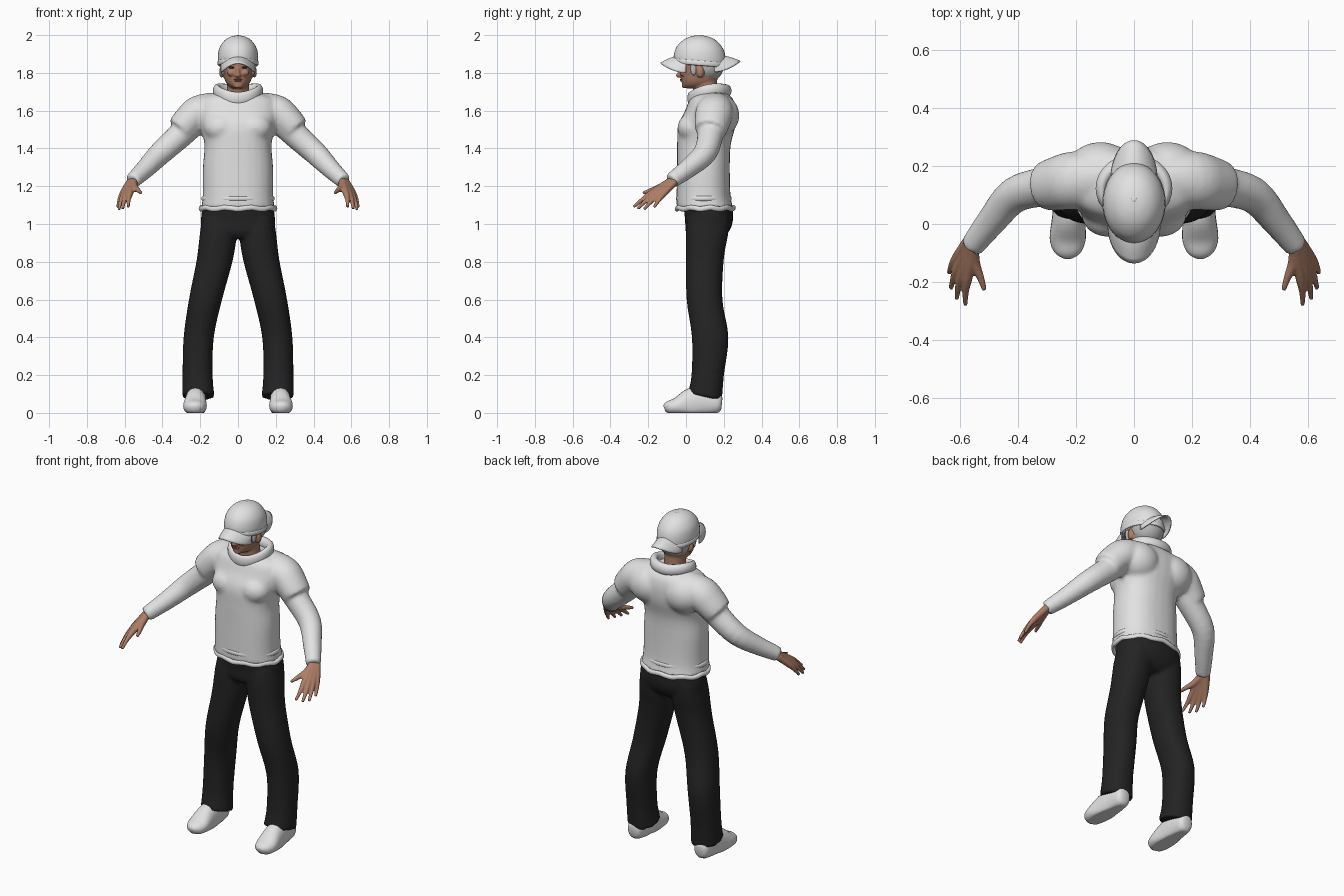
import bpy, bmesh
from math import sin, cos, pi, sqrt
from mathutils import Vector, Matrix

if "Cube" in bpy.data.objects:
    bpy.data.objects.remove(bpy.data.objects["Cube"])


def material(name, r, g, b):
    m = bpy.data.materials.new(name)
    m.use_nodes = True
    m.diffuse_color = (r, g, b, 1)
    node = m.node_tree.nodes["Principled BSDF"]
    node.inputs["Base Color"].default_value = (r, g, b, 1)
    node.inputs["Roughness"].default_value = 0.8
    return m


WHITE = material("off white cloth", .76, .76, .76)
BLACK = material("black cloth", .017, .017, .018)
SKIN = material("skin", .42, .21, .135)
LIP = material("lip", .29, .11, .08)
HAIR = material("grey hair", .5, .5, .5)
DARK = material("dark eye", .03, .02, .018)


def smooth_path(pts, closed, steps=4):
    """Catmull-Rom through control rings."""
    n, out = len(pts), []
    get = (lambda i: pts[i % n]) if closed else (lambda i: pts[max(0, min(n - 1, i))])
    for i in range(n if closed else n - 1):
        a, b, c, d = (get(i + k) for k in (-1, 0, 1, 2))
        for s in range(steps):
            t = s / steps
            out.append([.5 * (2*q + (r - p)*t + (2*p - 5*q + 4*r - w)*t*t + (3*q - p - 3*r + w)*t**3)
                        for p, q, r, w in zip(a, b, c, d)])
    return out if closed else out + [list(pts[-1])]


def loft(bm, rings, flat=False, closed=False, ref=(1, 0, 0), power=2.0, n=28):
    """Sweep ellipses (x, y, z, r1, r2) along a path; flat keeps them horizontal."""
    path = smooth_path(rings, closed)
    m, loops = len(path), []
    for i, (x, y, z, r1, r2) in enumerate(path):
        lo, hi = (i - 1, (i + 1) % m) if closed else (max(i - 1, 0), min(i + 1, m - 1))
        t = Vector((0, 0, 1)) if flat else (Vector(path[hi][:3]) - Vector(path[lo][:3])).normalized()
        u = Vector(ref)
        u = (u - t * u.dot(t)).normalized()
        v = t.cross(u)
        loop = []
        for k in range(n):
            c, s = cos(2*pi*k/n), sin(2*pi*k/n)
            c, s = (abs(q)**(2/power) * (1 if q > 0 else -1) for q in (c, s))
            loop.append(bm.verts.new(Vector((x, y, z)) + u*c*r1 + v*s*r2))
        loops.append(loop)
    for i in range(m if closed else m - 1):
        a, b = loops[i], loops[(i + 1) % m]
        for k in range(n):
            bm.faces.new((a[k], a[(k+1) % n], b[(k+1) % n], b[k]))
    if not closed:
        bm.faces.new(loops[0][::-1])
        bm.faces.new(loops[-1])


def limb(bm, pts):
    loft(bm, [(*p, p[-1]) for p in pts], n=16)


def ball(bm, at, size):
    bmesh.ops.create_uvsphere(bm, u_segments=24, v_segments=14, radius=1,
                              matrix=Matrix.Translation(at) @ Matrix.Diagonal((*size, 1)))


def finish(name, bm, mat, voxel=0, relax=6):
    bmesh.ops.recalc_face_normals(bm, faces=bm.faces[:])
    me = bpy.data.meshes.new(name)
    bm.to_mesh(me)
    bm.free()
    me.materials.append(mat)
    me.shade_smooth()
    ob = bpy.data.objects.new(name, me)
    bpy.context.scene.collection.objects.link(ob)
    if voxel:  # fuse overlapping volumes into one skin
        r = ob.modifiers.new("fuse", 'REMESH')
        r.mode, r.voxel_size, r.use_smooth_shade = 'VOXEL', voxel, True
        s = ob.modifiers.new("relax", 'SMOOTH')
        s.factor, s.iterations = .5, relax
    return ob


# Sweater: torso, shoulder blades, shoulders and sleeves fused together
bm = bmesh.new()
loft(bm, [(0, .1, 1.085, .195, .15), (0, .093, 1.15, .187, .143), (0, .092, 1.3, .186, .14),
          (0, .095, 1.42, .178, .142), (0, .11, 1.52, .2, .152), (0, .13, 1.6, .22, .135),
          (0, .135, 1.66, .2, .115), (0, .135, 1.695, .12, .08)], flat=True, power=2.3)
for s in (1, -1):
    ball(bm, (s*.115, .17, 1.575), (.125, .113, .115))
    ball(bm, (s*.09, .03, 1.51), (.09, .075, .075))
    loft(bm, [(s*.1, .14, 1.625, .07, .09), (s*.2, .15, 1.595, .09, .1),
              (s*.26, .14, 1.545, .085, .095), (s*.305, .13, 1.495, .078, .085)])
    limb(bm, [(s*.22, .14, 1.56, .08), (s*.3, .13, 1.475, .07), (s*.41, .1, 1.375, .063),
              (s*.49, .01, 1.293, .052), (s*.56, -.08, 1.227, .042)])
finish("sweater", bm, WHITE, .011)

# Wavy hem roll, waistband roll and cuffs
bm = bmesh.new()
ang = [2*pi*k/32 for k in range(32)]
loft(bm, [(.197*cos(a), .102 + .15*sin(a), 1.083 + .004*sin(9*a), .014, .011) for a in ang],
     closed=True, ref=(0, 0, 1), n=12)
loft(bm, [(.184*cos(a), .094 + .138*sin(a), 1.135, .014, .01) for a in ang],
     closed=True, ref=(0, 0, 1), n=12)
finish("sweater_hem", bm, WHITE)

# Folded hood lying round the neck, higher at the back and sides
bm = bmesh.new()
loft(bm, [(.112*sin(a), .118 + .097*cos(a), 1.685 + .02*cos(a) + .02*sin(a)**2,
           .034, .02 + .006*cos(a)) for a in ang], closed=True, ref=(0, 0, 1), n=14)
finish("hood", bm, WHITE)

# Trousers: hips and two flared legs
bm = bmesh.new()
loft(bm, [(0, .105, .925, .13, .085), (0, .113, .96, .185, .115), (0, .122, 1.02, .197, .127),
          (0, .115, 1.11, .185, .13)], flat=True, power=2.2)
for s in (1, -1):
    loft(bm, [(s*.21, .1, .085, .086, .09), (s*.214, .115, .2, .08, .086),
              (s*.208, .128, .4, .08, .097), (s*.172, .098, .6, .088, .095),
              (s*.123, .1, .81, .096, .1), (s*.104, .112, .95, .098, .112),
              (s*.1, .12, 1.03, .09, .11)], flat=True, power=2.2)
for v in bm.verts:  # hems rise over the instep
    if v.co.z < .2:
        v.co.z += (.1 - v.co.y) * .4 * (1 - v.co.z / .2)
finish("trousers", bm, BLACK, .01, 5)

for side, s in (("left", 1), ("right", -1)):
    # Shoe with a flat sole
    bm = bmesh.new()
    loft(bm, [(s*.222, .19, .05, .025, .03), (s*.222, .17, .052, .045, .055),
              (s*.222, .09, .06, .053, .078), (s*.225, .02, .05, .057, .078),
              (s*.228, -.05, .035, .062, .046), (s*.228, -.095, .028, .047, .033),
              (s*.228, -.114, .022, .02, .018)], power=2.2)
    for v in bm.verts:
        v.co.z = max(v.co.z, 0)
    finish(side + "_shoe", bm, WHITE)

    # Hand: each finger runs from the wrist through the palm to its tip
    bm = bmesh.new()
    tips = [(.58, -.278, 1.09), (.61, -.257, 1.08), (.63, -.222, 1.077), (.637, -.17, 1.088)]
    for i, tip in enumerate(tips):
        tip = Vector(tip)
        wrist = Vector((.551 + .006*i, -.083 + .008*i, 1.225))
        knuckle = wrist.lerp(tip, .52) + Vector((.006, 0, .008))
        mid = wrist.lerp(tip, .78) + Vector((.006, 0, .006))
        limb(bm, [(s*p.x, p.y, p.z, r) for p, r in
                  ((wrist, .021), (knuckle, .017), (mid, .0115), (tip, .008))])
    limb(bm, [(s*.555, -.085, 1.222, .022), (s*.548, -.135, 1.195, .019),
              (s*.528, -.185, 1.178, .013), (s*.514, -.228, 1.165, .008)])
    finish(side + "_hand", bm, SKIN, .005, 3)

# Head with jaw, nose, ears and neck
bm = bmesh.new()
loft(bm, [(0, .06, 1.718, .03, .055), (0, .06, 1.732, .05, .077), (0, .068, 1.755, .067, .092),
          (0, .075, 1.79, .078, .103), (0, .08, 1.83, .086, .114), (0, .08, 1.88, .09, .118),
          (0, .08, 1.93, .07, .09)], flat=True, power=2.15)
loft(bm, [(0, .115, 1.64, .075, .07), (0, .105, 1.7, .06, .063), (0, .1, 1.78, .06, .065)], flat=True)
ball(bm, (0, -.034, 1.787), (.015, .021, .013))
ball(bm, (0, -.028, 1.81), (.01, .016, .026))
ball(bm, (0, -.006, 1.732), (.025, .017, .014))
for s in (1, -1):
    ball(bm, (s*.087, .075, 1.805), (.013, .019, .031))
    ball(bm, (s*.035, -.016, 1.8), (.024, .018, .018))
finish("head", bm, SKIN, .006, 3)

bm = bmesh.new()
ball(bm, (0, -.022, 1.765), (.024, .011, .004))
ball(bm, (0, -.021, 1.758), (.02, .011, .004))
finish("lips", bm, LIP)

bm = bmesh.new()
for s in (1, -1):
    ball(bm, (s*.034, -.027, 1.828), (.015, .008, .006))
finish("eyes", bm, DARK)

# Hair below the cap, with sideburns
bm = bmesh.new()
ball(bm, (0, .112, 1.836), (.093, .088, .085))
for s in (1, -1):
    ball(bm, (s*.079, .04, 1.822), (.011, .016, .035))
finish("hair", bm, HAIR)

# Cap crown, sweatband roll and button
bm = bmesh.new()
loft(bm, [(0, .073, 1.842, .104, .135), (0, .073, 1.88, .107, .138), (0, .076, 1.93, .099, .124),
          (0, .08, 1.97, .073, .09), (0, .083, 1.991, .04, .05), (0, .083, 1.998, .008, .01)],
     flat=True, n=40)
for v in bm.verts:  # crown tips down at the back
    v.co.z -= (v.co.y - .08) * .08
loft(bm, [(.104*cos(a), .073 + .135*sin(a), 1.852 - .011*sin(a), .014, .005) for a in ang],
     closed=True, ref=(0, 0, 1), n=10)
ball(bm, (0, .083, 1.995), (.01, .01, .005))
finish("cap_crown", bm, WHITE)


# Curved peaks at the front and the back of the cap
def peak(name, base, reach, half, drop, droop):
    bm = bmesh.new()
    rows = []
    for i in range(25):
        u = -cos(pi*i/24)
        rows.append([bm.verts.new((half*u, base + reach*sqrt(max(0, 1 - u*u))*j/8,
                                   1.892 - drop*(j/8)**2 - droop*u*u)) for j in range(9)])
    for a, b in zip(rows, rows[1:]):
        for j in range(8):
            bm.faces.new((a[j], a[j+1], b[j+1], b[j]))
    bmesh.ops.remove_doubles(bm, verts=bm.verts[:], dist=.0002)
    ob = finish(name, bm, WHITE)
    shell = ob.modifiers.new("thickness", 'SOLIDIFY')
    shell.thickness, shell.offset = .007, 0


peak("front_peak", 0, -.134, .088, .042, .05)
peak("back_peak", .15, .137, .078, .032, .055)
